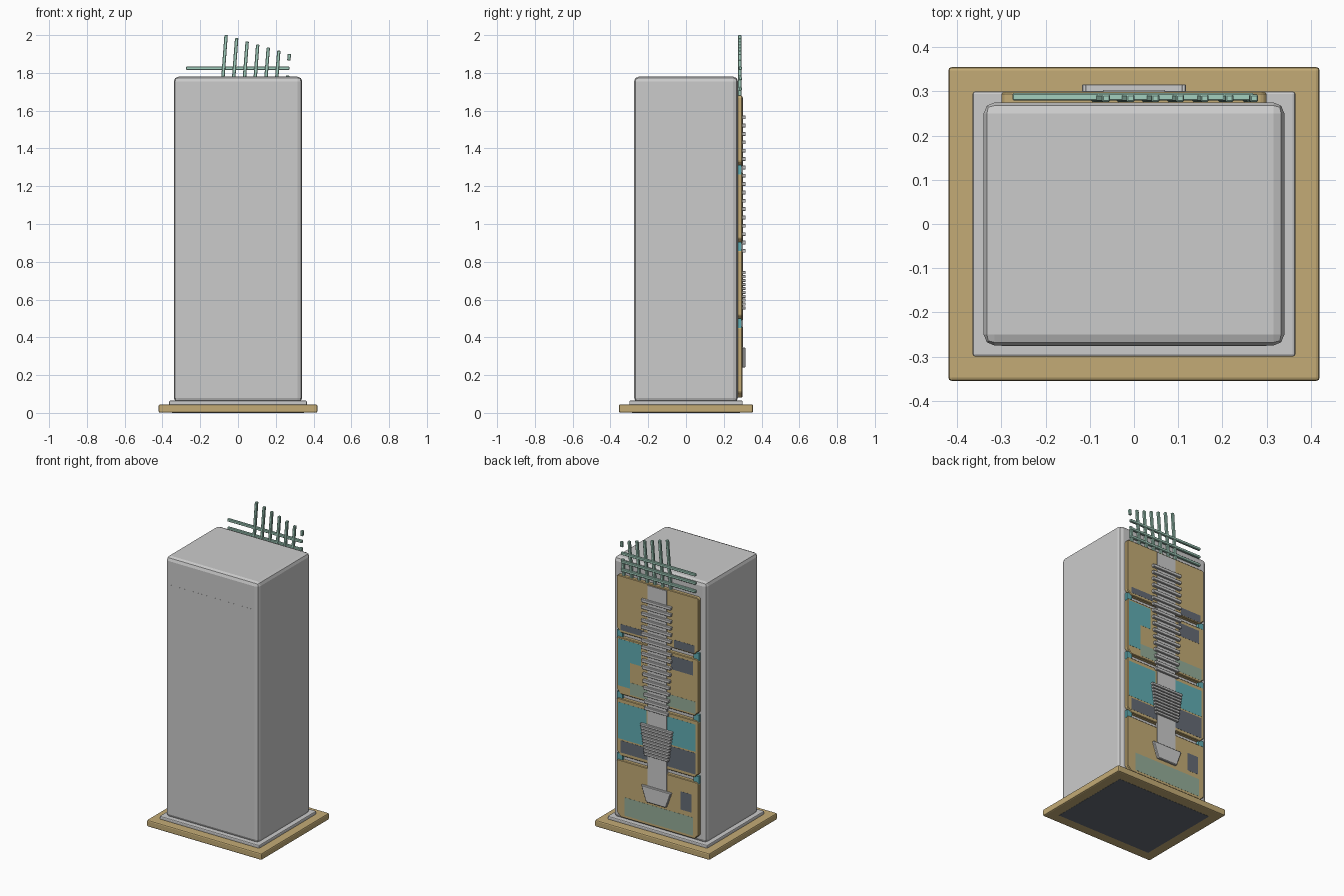
import bpy, bmesh, math

if "Cube" in bpy.data.objects:
    bpy.data.objects.remove(bpy.data.objects["Cube"])


def mat(name, rgb):
    m = bpy.data.materials.new(name)
    m.diffuse_color = (*rgb, 1)
    m.use_nodes = True
    m.node_tree.nodes["Principled BSDF"].inputs["Base Color"].default_value = m.diffuse_color
    return m


GOLD = mat("gold", (0.55, 0.41, 0.18))
CYAN = mat("cyan", (0.12, 0.42, 0.45))
SAGE = mat("sage", (0.30, 0.42, 0.32))
MINT = mat("mint", (0.37, 0.63, 0.52))
SLATE = mat("slate", (0.13, 0.15, 0.18))


def prism(name, pts, y0, y1, material=None, bevel=0.0, seg=2):
    """Extrude an x/z outline from y0 to y1."""
    bm = bmesh.new()
    f = bm.faces.new([bm.verts.new((x, y0, z)) for x, z in pts])
    ext = bmesh.ops.extrude_face_region(bm, geom=[f])
    for v in ext["geom"]:
        if isinstance(v, bmesh.types.BMVert):
            v.co.y = y1
    bmesh.ops.recalc_face_normals(bm, faces=bm.faces)
    if bevel:
        bmesh.ops.bevel(bm, geom=bm.edges[:], offset=bevel, segments=seg,
                        profile=0.5, affect='EDGES')
    me = bpy.data.meshes.new(name)
    bm.to_mesh(me)
    bm.free()
    ob = bpy.data.objects.new(name, me)
    bpy.context.collection.objects.link(ob)
    if material:
        me.materials.append(material)
    return ob


def box(name, x0, x1, y0, y1, z0, z1, material=None, bevel=0.0, seg=2):
    return prism(name, [(x0, z0), (x1, z0), (x1, z1), (x0, z1)],
                 y0, y1, material, bevel, seg)


def taper(name, top_w, bot_w, y0, y1, z0, z1, bevel):
    return prism(name, [(-bot_w / 2, z0), (bot_w / 2, z0),
                        (top_w / 2, z1), (-top_w / 2, z1)], y0, y1, None, bevel, 1)


# Base, plinth and tower body
box("underside_plate", -0.35, 0.35, -0.285, 0.285, 0.0, 0.02, SLATE)
box("base_plate", -0.42, 0.42, -0.355, 0.355, 0.001, 0.045, GOLD, 0.008)
box("plinth", -0.365, 0.365, -0.30, 0.30, 0.04, 0.065, None, 0.006)
box("tower_body", -0.34, 0.34, -0.275, 0.275, 0.055, 1.78, None, 0.025)
box("front_panel", -0.30, 0.30, -0.2755, -0.26, 0.12, 1.60)

# Four stacked back panels with clipped lower corners
for i in range(4):
    z1 = 1.68 - i * 0.407
    z0 = z1 - 0.378
    c = 0.03
    prism(f"back_panel_{i + 1}",
          [(-0.30 + c, z0), (0.30 - c, z0), (0.30, z0 + c), (0.30, z1 - 0.01),
           (0.29, z1), (-0.29, z1), (-0.30, z1 - 0.01), (-0.30, z0 + c)],
          0.27, 0.298, GOLD, 0.004, 1)

# Inlaid colour fields on the back panels
inlays = [
    (SLATE, 0.10, 0.27, 1.32, 1.36), (SLATE, -0.27, -0.12, 1.31, 1.36),
    (CYAN, 0.12, 0.29, 1.12, 1.26), (SLATE, -0.26, -0.10, 1.16, 1.25),
    (CYAN, 0.20, 0.29, 0.95, 1.12), (SAGE, -0.28, 0.20, 0.91, 0.99),
    (CYAN, 0.08, 0.29, 0.60, 0.84), (CYAN, -0.28, -0.02, 0.66, 0.84),
    (SLATE, -0.28, -0.06, 0.51, 0.65), (SLATE, 0.0, 0.27, 0.51, 0.59),
    (SAGE, -0.26, 0.24, 0.10, 0.22), (SLATE, -0.25, -0.17, 0.25, 0.37),
]
for i, (m, x0, x1, z0, z1) in enumerate(inlays):
    box(f"back_inlay_{i + 1}", x0, x1, 0.285, 0.2988, z0, z1, m)

# Cyan links bridging the gaps between the panels
for i in range(3):
    z = 1.288 - i * 0.407
    for s in (-1, 1):
        box(f"panel_link_{i + 1}_{'left' if s < 0 else 'right'}",
            s * 0.28 - 0.02, s * 0.28 + 0.02, 0.27, 0.293, z - 0.025, z + 0.025, CYAN)

# Central spine strip with its fins
box("spine_strip", -0.07, 0.07, 0.29, 0.303, 0.28, 1.67)
for i in range(17):
    z = 1.565 - i * 0.0442
    w = 0.22 - 0.045 * max(0, (i - 8) / 8)
    taper(f"upper_fin_{i + 1}", w, w - 0.004, 0.298, 0.316, z - 0.010, z + 0.010, 0.002)
for i in range(10):
    z = 0.742 - i * 0.0208
    w = 0.235 - i * 0.006
    taper(f"middle_fin_{i + 1}", w, w - 0.005, 0.298, 0.316, z - 0.008, z + 0.008, 0.002)
taper("lower_block", 0.22, 0.145, 0.298, 0.316, 0.24, 0.345, 0.004)

# Open lattice rising above the back edge
for i in range(3):
    z = 1.825 - i * 0.055
    box(f"lattice_rail_{i + 1}", -0.275, 0.272, 0.279, 0.296,
        z - 0.009, z + 0.009, MINT, 0.003, 1)


def leaning_bar(name, xt, z0, z1, ztop):
    a, b = (xt - 0.075 * (ztop - z) for z in (z0, z1))
    w = 0.009
    prism(name, [(a - w, z0), (a + w, z0), (b + w, z1), (b - w, z1)],
          0.276, 0.293, MINT, 0.003, 1)


for i in range(7):
    xt, top = -0.063 + i * 0.0558, 2.0 - i * 0.0165
    if i < 6:
        leaning_bar(f"lattice_bar_{i + 1}", xt, 1.67, top, top)
    else:
        leaning_bar("lattice_bar_7_tip", xt, 1.865, top, top)
        leaning_bar("lattice_bar_7_foot", xt, 1.67, 1.787, top)
